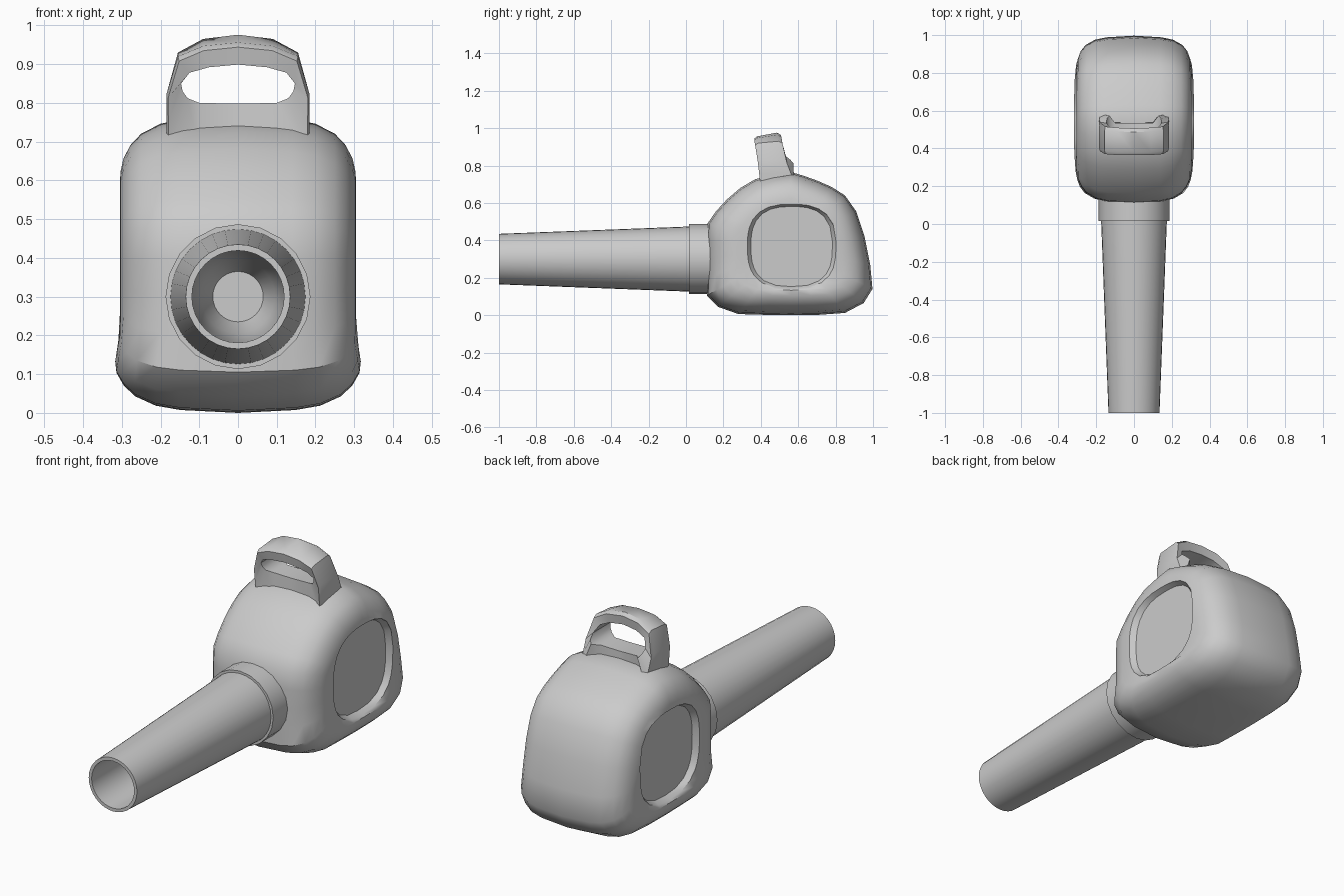
import bpy, bmesh, math

if "Cube" in bpy.data.objects:
    bpy.data.objects.remove(bpy.data.objects["Cube"])


def finish(name, bm, angle=40):
    bmesh.ops.remove_doubles(bm, verts=bm.verts, dist=1e-5)
    bmesh.ops.recalc_face_normals(bm, faces=bm.faces)
    me = bpy.data.meshes.new(name)
    bm.to_mesh(me)
    bm.free()
    ob = bpy.data.objects.new(name, me)
    bpy.context.collection.objects.link(ob)
    bpy.ops.object.select_all(action='DESELECT')
    ob.select_set(True)
    bpy.context.view_layer.objects.active = ob
    bpy.ops.object.shade_smooth_by_angle(angle=math.radians(angle))
    return ob


def loft(name, rings, caps=False, loop=False, angle=40):
    bm = bmesh.new()
    vs = [[bm.verts.new(p) for p in r] for r in rings]
    n = len(rings[0])
    pairs = list(zip(vs, vs[1:])) + ([(vs[-1], vs[0])] if loop else [])
    for a, b in pairs:
        for i in range(n):
            j = (i + 1) % n
            bm.faces.new((a[i], a[j], b[j], b[i]))
    if caps:
        bm.faces.new(vs[0])
        bm.faces.new(vs[-1])
    return finish(name, bm, angle)


# Body: side profile (y, z) shrunk toward each flank, ending in a recessed panel
profile = [(.11, .30), (.11, .40), (.115, .49), (.16, .555), (.22, .62), (.29, .68),
           (.37, .727), (.46, .75), (.56, .766), (.63, .745), (.70, .72), (.78, .685), (.85, .64),
           (.91, .555), (.955, .42), (.985, .27), (.997, .14), (.95, .065), (.85, .012),
           (.71, .002), (.56, 0), (.42, .002), (.28, .006), (.17, .045), (.112, .105), (.11, .20)]
CY, CZ = .565, .37


def body_ring(x, s):
    ring = []
    for y, z in profile:
        yy, zz = CY + (y - CY) * s, CZ + (z - CZ) * s
        flare = 1 + .06 * max(0, min(1, (.21 - zz) / .1))
        ring.append((x * flare, yy, zz))
    return ring


def panel_ring(x, ry, rz):
    ring = []
    for y, z in profile:
        a = math.atan2(z - CZ, y - CY)
        c, s = math.cos(a), math.sin(a)
        k = (abs(c) ** 2.7 + abs(s) ** 2.7) ** (-1 / 2.7)
        ring.append((x, CY + c * k * ry, .367 + s * k * rz))
    return ring


def flank(side):
    outer = [(.14, .98), (.2, .95), (.25, .885), (.278, .81), (.296, .72), (.303, .64)]
    return ([body_ring(side * x, s) for x, s in outer] +
            [panel_ring(side * .305, .237, .226), panel_ring(side * .278, .218, .214)])


loft("body", flank(-1)[::-1] + [body_ring(0, 1)] + flank(1), caps=True, angle=38)


# Turned parts along the y axis
def turned(name, prof, n=32, caps=False, loop=False):
    rings = [[(r * math.cos(2 * math.pi * i / n), y, .30 + r * math.sin(2 * math.pi * i / n))
              for i in range(n)] for r, y in prof]
    return loft(name, rings, caps, loop, 35)


# Tapered nozzle, hollow, with a funnel and end wall inside
turned("nozzle", [(.176, .09), (.174, .015), (.135, -1), (.119, -1), (.112, -.2),
                  (.095, -.03), (.065, .05)], caps=True)
# Collar between nozzle and body
turned("collar", [(.187, .2), (.187, .015), (.172, .015), (.172, .2)], n=20, loop=True)

# Carry handle: closed loop of (outer x, outer z, inner x, inner z, front y, back y, front drop)
half = [(0, .69, 0, .798, .42, .54, 0),
        (.10, .69, .10, .80, .42, .54, 0),
        (.184, .69, .13, .812, .40, .58, 0),
        (.184, .76, .143, .83, .392, .565, 0),
        (.184, .825, .147, .85, .385, .54, 0),
        (.155, .93, .125, .888, .37, .516, .01),
        (.09, .965, .075, .91, .365, .51, .018),
        (0, .976, 0, .919, .365, .506, .02)]


def section(s, side):
    xo, zo, xi, zi, yf, yb, d = s
    xo, xi = xo * side, xi * side
    return [(xo, yf + .015, zo - d), (xo, yb - .02, zo), (xo * .97 + xi * .03, yb, zo - .012),
            (xi, yb - .006, zi), (xi, yf + .008, zi - d), (xo * .9 + xi * .1, yf, zo - d - .012)]


loft("handle", [section(s, 1) for s in half] + [section(s, -1) for s in half[-2:0:-1]],
     loop=True, angle=40)
